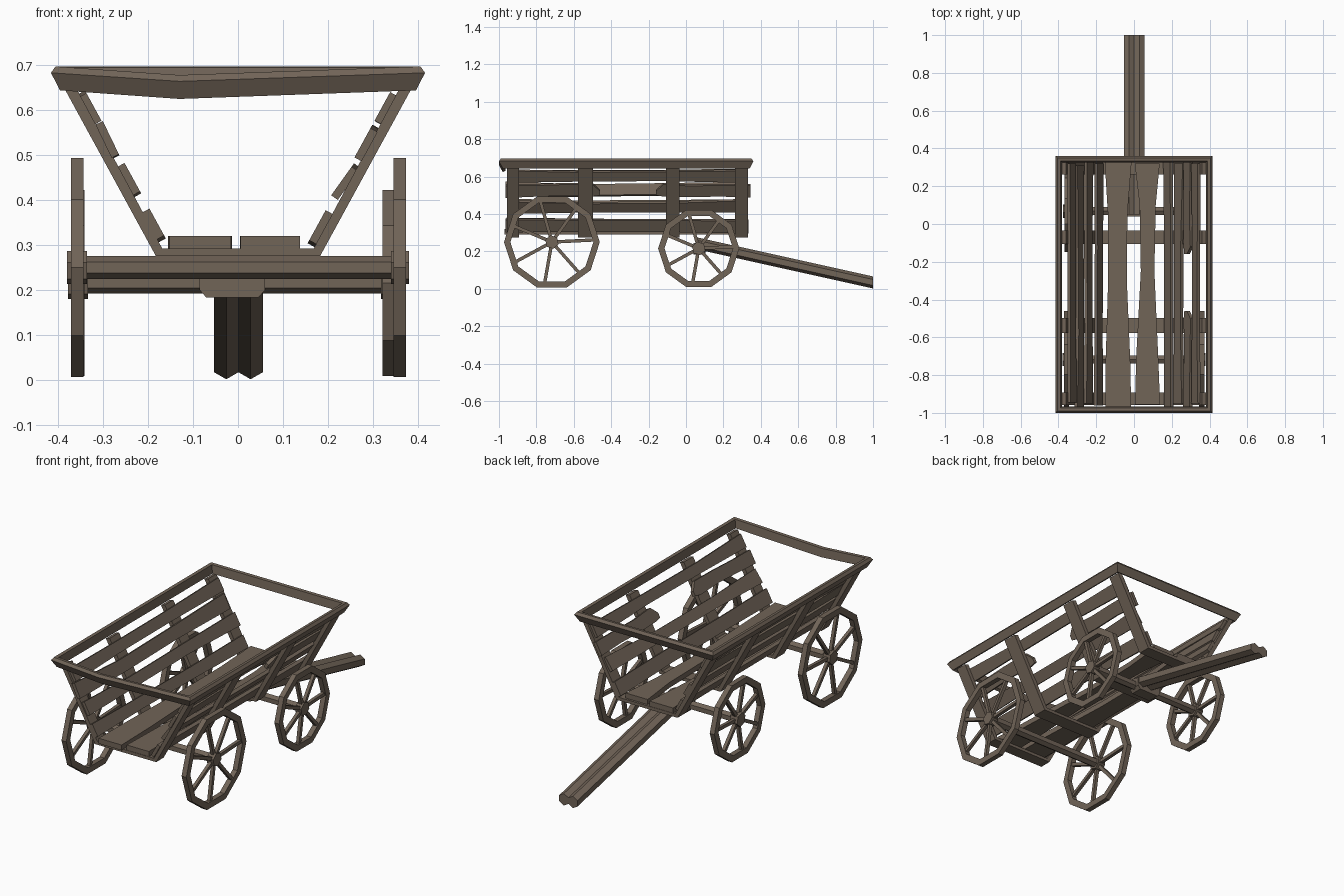
import bpy, bmesh, math, random
from mathutils import Vector, Matrix

if "Cube" in bpy.data.objects:
    bpy.data.objects.remove(bpy.data.objects["Cube"])

random.seed(4)
wood = bpy.data.materials.new("weathered brown wood")
wood.diffuse_color = (0.165, 0.128, 0.097, 1)
wood.use_nodes = True
wood.node_tree.nodes["Principled BSDF"].inputs["Base Color"].default_value = wood.diffuse_color


def finish(name, bm):
    bmesh.ops.recalc_face_normals(bm, faces=bm.faces)
    me = bpy.data.meshes.new(name)
    bm.to_mesh(me)
    bm.free()
    me.materials.append(wood)
    ob = bpy.data.objects.new(name, me)
    bpy.context.collection.objects.link(ob)
    return ob


def loft(bm, rings, closed=False):
    """Skin a list of equal point rings; cap the ends unless closed."""
    vs = [[bm.verts.new(p) for p in r] for r in rings]
    n, m = len(vs), len(vs[0])
    for i in range(n if closed else n - 1):
        a, b = vs[i], vs[(i + 1) % n]
        for j in range(m):
            k = (j + 1) % m
            bm.faces.new((a[j], a[k], b[k], b[j]))
    if not closed:
        bm.faces.new(vs[0])
        bm.faces.new(vs[-1])


def rod(bm, p, q, r, sides=6, phase=0.0):
    """Prism between two points."""
    p, q = Vector(p), Vector(q)
    d = (q - p).normalized()
    u = d.cross(Vector((0, 0, 1)) if abs(d.z) < 0.95 else Vector((1, 0, 0))).normalized()
    v = u.cross(d)
    ang = [phase + 2 * math.pi * i / sides for i in range(sides)]
    loft(bm, [[c + u * r * math.cos(a) + v * r * math.sin(a) for a in ang] for c in (p, q)])


# wheels: ten-sided rim, seven spokes, hexagonal hub
def wheel(name, x, y, z, R, w, hub):
    bm = bmesh.new()
    rings = []
    for i in range(10):
        a = 2 * math.pi * i / 10
        rings.append([(x + dx, y + r * math.cos(a), z + r * math.sin(a))
                      for r, dx in ((R, -w), (R, w), (R - 0.034, w), (R - 0.034, -w))])
    loft(bm, rings, True)
    for i in range(7):
        a = math.radians(-100 + i * 360 / 7)
        c, s = math.cos(a), math.sin(a)
        rod(bm, (x, y + 0.02 * c, z + 0.02 * s),
            (x, y + (R - 0.025) * c, z + (R - 0.025) * s), 0.0125, 4, math.pi / 4)
    rod(bm, (x - hub, y, z), (x + hub, y, z), 0.037, 6, 0.3)
    finish(name, bm)


RY, RZ, FY, FZ = -0.717, 0.25, 0.068, 0.216
wheel("rear_wheel_right", 0.359, RY, RZ, 0.256, 0.014, 0.02)
wheel("rear_wheel_left", -0.357, RY, RZ, 0.256, 0.014, 0.022)
wheel("front_wheel_right", 0.335, FY, FZ, 0.217, 0.014, 0.018)
wheel("front_wheel_left", -0.355, FY, FZ, 0.217, 0.014, 0.022)

# axles
bm = bmesh.new()
rod(bm, (-0.36, RY, RZ), (0.36, RY, RZ), 0.025, 6, math.pi / 6)
finish("rear_axle", bm)
bm = bmesh.new()
rod(bm, (-0.36, FY, FZ), (0.34, FY, FZ), 0.024, 6, math.pi / 6)
finish("front_axle", bm)

# hitch block with chamfered lower corners
prof = [(-0.085, 0.245), (-0.085, 0.2), (-0.07, 0.183), (0.045, 0.183), (0.06, 0.2), (0.06, 0.245)]
bm = bmesh.new()
loft(bm, [[(x, y, z) for x, z in prof] for y in (0.04, 0.105)])
finish("hitch_block", bm)

# draw bar: two hexagonal poles side by side, end cut vertical
for side, x in (("left", -0.026), ("right", 0.028)):
    bm = bmesh.new()
    hexa = [(0.032 * math.cos(a), 0.032 * math.sin(a))
            for a in [math.pi / 6 + i * math.pi / 3 for i in range(6)]]
    loft(bm, [[(x + u, y, z + v) for u, v in hexa] for y, z in ((0.05, 0.245), (1.0, 0.034))])
    finish("draw_bar_" + side, bm)

# U-shaped ribs
half = [(0.182, 0.275), (0.384, 0.645), (0.361, 0.652), (0.168, 0.292)]
outline = half + [(-x, z) for x, z in reversed(half)]
for i, (y0, y1) in enumerate(((-0.957, -0.893), (-0.577, -0.497), (-0.107, -0.035), (0.262, 0.332))):
    bm = bmesh.new()
    a = [[bm.verts.new((x, y, z)) for x, z in outline] for y in (y0, y1)]
    for j in range(8):
        k = (j + 1) % 8
        bm.faces.new((a[0][j], a[0][k], a[1][k], a[1][j]))
    for r in a:  # right post, floor bar, left post
        for q in ((0, 1, 2, 3), (0, 3, 4, 7), (4, 5, 6, 7)):
            bm.faces.new([r[n] for n in q])
    finish("rib_%d" % (i + 1), bm)


# worn planks: sections (y, low edge, high edge, lift), placed by across/normal axes
def plank(name, origin, across, normal, secs, t):
    o, u, n = Vector(origin), Vector(across), Vector(normal)
    bm = bmesh.new()
    loft(bm, [[o + Vector((0, y, 0)) + u * e + n * (h + s)
               for e, h in ((a, -t), (b, -t), (b, t), (a, t))] for y, a, b, s in secs])
    finish(name, bm)


X, Z = Vector((1, 0, 0)), Vector((0, 0, 1))
plank("floor_plank_left", (0, 0, 0.305), X, Z,
      [(-0.97, -0.152, -0.015, 0), (-0.72, -0.15, -0.02, 0), (-0.3, -0.137, -0.038, 0),
       (0.05, -0.138, -0.035, 0), (0.33, -0.155, -0.013, 0)], 0.0145)
plank("floor_plank_right", (0, 0, 0.305), X, Z,
      [(-0.955, 0.005, 0.138, 0), (-0.7, 0.012, 0.128, 0), (-0.25, 0.036, 0.108, 0),
       (0.1, 0.03, 0.115, 0), (0.32, 0.004, 0.136, 0)], 0.0145)


# side slats on the inside of the ribs
def slat(name, side, z, y0, y1, hw, waist, twist=0.0, broken=0):
    x = 0.182 + (z - 0.275) * 0.546 - 0.033
    rot = Matrix.Rotation(twist, 3, 'Y')
    u, n = rot @ Vector((0.48, 0, 0.877)), rot @ Vector((-0.877, 0, 0.48))
    flip = Vector((side, 1, 1))
    secs = []
    for f in (0, 0.3, 0.65, 1):
        w = hw if f in (0, 1) else hw - waist
        j = random.uniform(-0.006, 0.006)
        secs.append((y0 + (y1 - y0) * f, -w + j, w + j, 0))
    if broken:  # splintered tip
        y, a, b, s = secs[-1 if broken > 0 else 0]
        tip = (y + 0.04 * broken, a + hw * 0.2, a + hw * 0.9, 0)
        secs = secs + [tip] if broken > 0 else [tip] + secs
    plank(name, (side * x, 0, z), u * flip, n * flip, secs, 0.009)


slat("right_slat_top", 1, 0.606, -0.95, 0.32, 0.036, 0.008)
slat("right_slat_upper_rear", 1, 0.527, -0.965, -0.5, 0.037, 0.003, 0, 1)
slat("right_slat_upper_front", 1, 0.527, -0.12, 0.345, 0.037, 0.003, 0, -1)
slat("right_slat_lower", 1, 0.44, -0.95, 0.32, 0.039, 0.01, 0.12)
slat("right_slat_bottom", 1, 0.336, -0.965, 0.335, 0.038, 0.003)
slat("left_slat_top", -1, 0.604, -0.945, 0.32, 0.035, 0.006)
slat("left_slat_upper", -1, 0.53, -0.965, 0.31, 0.041, 0.008, -0.05)
slat("left_slat_lower", -1, 0.446, -0.95, 0.33, 0.036, 0.007)
slat("left_slat_bottom", -1, 0.342, -0.96, 0.32, 0.034, 0.005)

# top rim: one mitred ring, the rear rail sags
rim = [(0.0, 0.682), (0.01, 0.696), (0.027, 0.694), (0.034, 0.65), (0.02, 0.643)]
W, Y0, Y1 = 0.415, -1.0, 0.36
path = [(-W, Y0, 1, 1, 0), (-0.13, Y0, 0, 1, -0.019), (W, Y0, -1, 1, 0),
        (W, Y1, -1, -1, 0), (-W, Y1, 1, -1, 0)]
bm = bmesh.new()
loft(bm, [[(x + sx * d, y + sy * d, z + dz) for d, z in rim] for x, y, sx, sy, dz in path], True)
finish("top_rim", bm)
